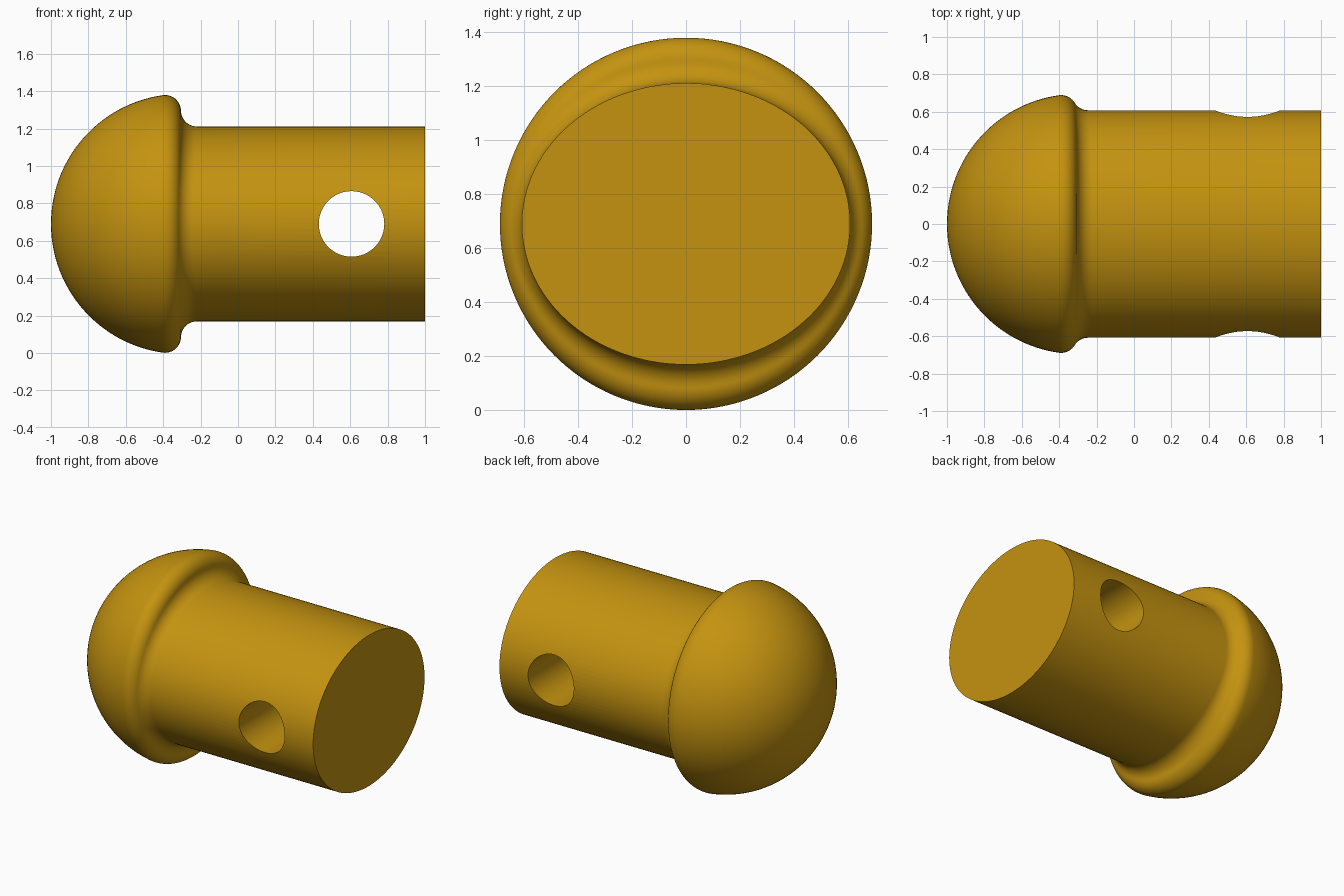
import bpy, bmesh, math

if "Cube" in bpy.data.objects:
    bpy.data.objects.remove(bpy.data.objects["Cube"])

ZC = 0.69                    # height of the pin axis
A, B = 0.608, 0.521          # oval shaft half-width (y) and half-height (z)
R, F = 0.695, 0.085          # dome radius, edge and neck rounding radius
DOME_X = -1 + R              # dome centre and back plane of the head
SEGS = 128

brass = bpy.data.materials.new("brass_gold")
brass.diffuse_color = (0.55, 0.29, 0.005, 1)
brass.use_nodes = True
brass.node_tree.nodes["Principled BSDF"].inputs["Base Color"].default_value = brass.diffuse_color

# Edge rounding sits inside the dome and touches its back plane
edge_x = DOME_X - F
edge_r = math.sqrt((R - F) ** 2 - F ** 2)


def profile(t):
    """Dome, rounded rim, neck fillet and shaft as (x, radius) at one angle."""
    shaft_r = 1 / math.hypot(math.cos(t) / A, math.sin(t) / B)
    pts = []
    # dome from the tip to the rim
    a_end = math.atan2(edge_r, edge_x - DOME_X)
    for i in range(1, 33):
        a = math.pi + (a_end - math.pi) * i / 32
        pts.append((DOME_X + R * math.cos(a), R * math.sin(a)))
    # rim rounding until it touches the neck fillet
    dr = shaft_r + F - edge_r
    dx = math.sqrt((2 * F) ** 2 - dr ** 2)
    a_touch = math.atan2(dr, dx)
    for i in range(1, 15):
        a = a_end + (a_touch - a_end) * i / 14
        pts.append((edge_x + F * math.cos(a), edge_r + F * math.sin(a)))
    # neck fillet down to the shaft
    fx, fr = edge_x + dx, shaft_r + F
    a0, a1 = a_touch + math.pi, 1.5 * math.pi
    for i in range(1, 11):
        a = a0 + (a1 - a0) * i / 10
        pts.append((fx + F * math.cos(a), fr + F * math.sin(a)))
    pts.append((1.0, shaft_r))
    return pts


# Pin body: profiles swept around the x axis
bm = bmesh.new()
tip = bm.verts.new((-1, 0, ZC))
rows = []
for k in range(SEGS):
    t = 2 * math.pi * k / SEGS
    rows.append([bm.verts.new((x, r * math.cos(t), ZC + r * math.sin(t)))
                 for x, r in profile(t)])
for k in range(SEGS):
    p, q = rows[k], rows[(k + 1) % SEGS]
    bm.faces.new((tip, p[0], q[0]))
    for i in range(len(p) - 1):
        bm.faces.new((p[i], p[i + 1], q[i + 1], q[i]))
bm.faces.new([row[-1] for row in rows])
bmesh.ops.recalc_face_normals(bm, faces=bm.faces)
mesh = bpy.data.meshes.new("domed_pin")
bm.to_mesh(mesh)
bm.free()
pin = bpy.data.objects.new("domed_pin", mesh)
bpy.context.collection.objects.link(pin)
mesh.materials.append(brass)

# Cross hole through the shaft
bpy.ops.mesh.primitive_cylinder_add(vertices=96, radius=0.175, depth=2,
                                    location=(0.607, 0, ZC),
                                    rotation=(math.pi / 2, 0, 0))
cutter = bpy.context.object
cutter.name = "hole_cutter"
cutter.data.materials.append(brass)
cutter.hide_render = True
cut = pin.modifiers.new("cross_hole", 'BOOLEAN')
cut.operation = 'DIFFERENCE'
cut.solver = 'EXACT'
cut.object = cutter

bpy.ops.object.select_all(action='DESELECT')
pin.select_set(True)
bpy.context.view_layer.objects.active = pin
bpy.ops.object.modifier_apply(modifier=cut.name)
bpy.data.objects.remove(cutter)
bpy.ops.object.shade_smooth_by_angle(angle=math.radians(30))
